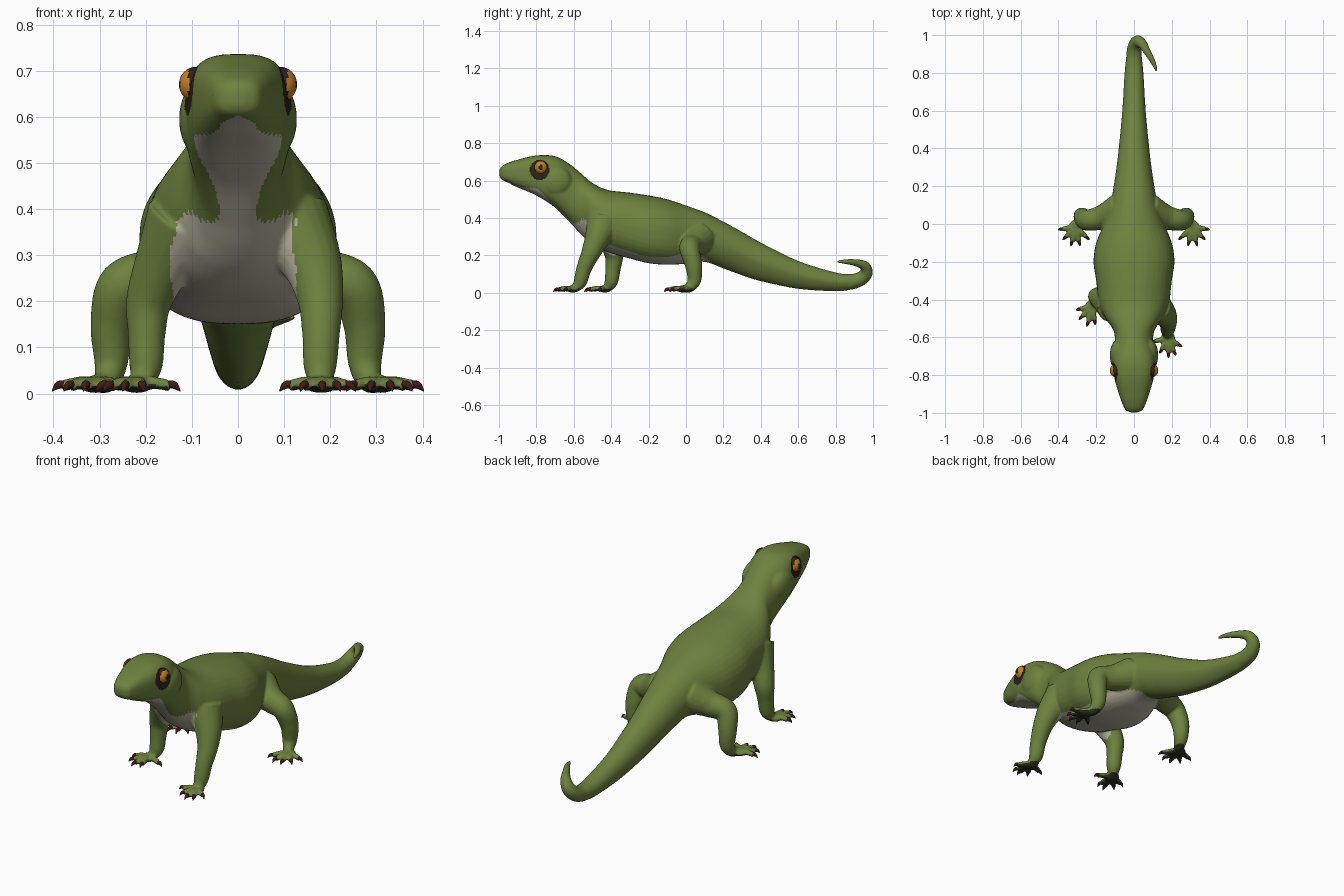
import bpy, bmesh, math
from mathutils import Vector, Matrix

if "Cube" in bpy.data.objects:
    bpy.data.objects.remove(bpy.data.objects["Cube"])


def material(name, rgb):
    m = bpy.data.materials.new(name)
    m.diffuse_color = (*rgb, 1)
    m.use_nodes = True
    m.node_tree.nodes["Principled BSDF"].inputs["Base Color"].default_value = m.diffuse_color
    return m


GREEN = material("green skin", (0.155, 0.222, 0.049))
BEIGE = material("beige belly", (0.48, 0.45, 0.345))
ORANGE = material("orange iris", (0.55, 0.22, 0.025))
DARK = material("dark eye", (0.025, 0.016, 0.01))
SOLE = material("dark sole", (0.025, 0.03, 0.013))
CLAW = material("dark red claw", (0.055, 0.01, 0.01))


def spline(pts, steps):
    """Catmull-Rom through tuples of any length."""
    out = []
    for i in range(len(pts) - 1):
        p0, p1, p2 = pts[max(i - 1, 0)], pts[i], pts[i + 1]
        p3 = pts[min(i + 2, len(pts) - 1)]
        for k in range(steps):
            t = k / steps
            out.append(tuple(0.5 * (2 * b + (c - a) * t + (2 * a - 5 * b + 4 * c - d) * t * t
                                    + (3 * b - a - 3 * c + d) * t ** 3)
                             for a, b, c, d in zip(p0, p1, p2, p3)))
    return out + [tuple(pts[-1])]


def loft(bm, rings):
    rows = [[bm.verts.new(p) for p in ring] for ring in rings]
    n = len(rows[0])
    for a, b in zip(rows, rows[1:]):
        for i in range(n):
            bm.faces.new((a[i], a[(i + 1) % n], b[(i + 1) % n], b[i]))
    bm.faces.new(rows[0][::-1])
    bm.faces.new(rows[-1])


def tube(bm, pts, steps=6, n=16):
    """Round tube through (x, y, z, radius) points."""
    pts = spline(pts, steps)
    pos = [Vector(p[:3]) for p in pts]
    side, last, rings = None, None, []
    for i, p in enumerate(pts):
        tan = (pos[min(i + 1, len(pos) - 1)] - pos[max(i - 1, 0)]).normalized()
        side = tan.orthogonal().normalized() if last is None else last.rotation_difference(tan) @ side
        last, up = tan, tan.cross(side)
        r = max(p[3], 0.001)
        rings.append([pos[i] + r * (side * math.cos(2 * math.pi * k / n) + up * math.sin(2 * math.pi * k / n))
                      for k in range(n)])
    loft(bm, rings)


def blob(bm, centre, size, seg=24):
    mat = Matrix.Translation(centre) @ Matrix.Diagonal((*size, 1))
    bmesh.ops.create_uvsphere(bm, u_segments=seg, v_segments=seg // 2, radius=1, matrix=mat)


def finish(bm, name, mats):
    bmesh.ops.recalc_face_normals(bm, faces=bm.faces)
    me = bpy.data.meshes.new(name)
    bm.to_mesh(me)
    bm.free()
    for m in mats:
        me.materials.append(m)
    me.shade_smooth()
    ob = bpy.data.objects.new(name, me)
    bpy.context.collection.objects.link(ob)
    return ob


def ramp(v, a, b):
    return min(max((v - a) / (b - a), 0), 1)


skin = bmesh.new()
claws = bmesh.new()

# Head, trunk and tail stations: y, top z, bottom z, half width, belly half width
STATIONS = [
    (-0.998, .655, .625, .016, .0), (-0.985, .677, .605, .044, .0), (-0.95, .695, .588, .062, .03),
    (-0.9, .711, .563, .08, .05), (-0.8, .734, .52, .107, .095), (-0.7, .73, .455, .115, .055),
    (-0.62, .687, .375, .102, .042), (-0.56, .637, .31, .11, .1), (-0.5, .587, .26, .15, .145),
    (-0.42, .55, .218, .185, .14), (-0.3, .535, .183, .2, .15), (-0.2, .52, .158, .214, .16),
    (-0.1, .5, .15, .2, .155), (0, .466, .155, .16, .135), (.1, .43, .165, .126, .07),
    (.2, .38, .13, .108, .0), (.3, .325, .093, .093, .0), (.4, .268, .062, .081, .0),
    (.6, .17, .021, .062, .0), (.8, .108, .008, .05, .0), (.88, .1, .016, .042, .0)]
PROFILE = spline(STATIONS, 6)
rings = []
for y, zt, zb, hw, _ in PROFILE:
    head = 1 - ramp(y, -.75, -.6)
    trunk = ramp(y, -.5, -.25) * (1 - ramp(y, -.05, .15))
    tail = ramp(y, .05, .25)
    ring = []
    for k in range(40):
        c, s = math.cos(math.tau * k / 40), math.sin(math.tau * k / 40)
        # squarer head, flatter belly, narrower underside on the tail
        e = 2 / (2.1 + .8 * head + (.6 * trunk if s < 0 else 0))
        taper = 1 + .22 * tail * min(s, 0)
        ring.append((hw * taper * math.copysign(abs(c) ** e, c), y,
                     (zt + zb) / 2 + (zt - zb) / 2 * math.copysign(abs(s) ** e, s)))
    rings.append(ring)
loft(skin, rings)

# Curled tail end
tube(skin, [(0, .8, .058, .046), (0, .88, .058, .042), (.003, .935, .075, .038), (.018, .965, .108, .034),
            (.042, .955, .143, .027), (.068, .915, .159, .02), (.1, .86, .166, .014), (.12, .81, .166, .007)])

# Jowls
for s in (-1, 1):
    blob(skin, (s * .083, -.695, .595), (.045, .085, .08))


def leg(path, palm, tips):
    tube(skin, path, 8, 20)
    palm = Vector((*palm, .02))
    blob(skin, palm, (.038, .038, .019))
    for tx, ty in tips:
        tip = Vector((tx, ty, .007))
        run = tip - palm
        a, b = palm + run * .4, palm + run * .78
        tube(skin, [(*palm, .016), (a.x, a.y, .023, .0145), (b.x, b.y, .016, .0125)], 4, 10)
        c = palm + run * .68
        d = palm + run * .86
        tube(claws, [(c.x, c.y, .02, .008), (d.x, d.y, .018, .0085), (tip.x, tip.y, .005, .001)], 4, 10)


# Hind legs, mirrored
HIND = [(.08, .07, .29, .09), (.17, .035, .255, .066), (.25, .02, .232, .055), (.274, .04, .15, .046),
        (.275, .045, .07, .037), (.285, .02, .03, .028), (.305, -.01, .022, .02)]
HIND_TIPS = [(.403, -.03), (.378, -.085), (.335, -.118), (.285, -.117), (.235, -.085)]
for s in (-1, 1):
    leg([(s * x, y, z, r) for x, y, z, r in HIND], (s * .308, -.015), [(s * x, y) for x, y in HIND_TIPS])

# Front legs, one stepping forward
leg([(.11, -.44, .37, .095), (.157, -.475, .29, .068), (.178, -.51, .21, .051), (.18, -.545, .13, .041),
     (.178, -.565, .06, .036), (.18, -.59, .025, .024)], (.18, -.605),
    [(.09, -.625), (.135, -.685), (.183, -.71), (.222, -.697), (.255, -.65)])
leg([(-.11, -.43, .37, .095), (-.162, -.405, .28, .064), (-.193, -.385, .2, .05), (-.198, -.39, .13, .041),
     (-.2, -.4, .06, .036), (-.21, -.42, .025, .024)], (-.22, -.435),
    [(-.308, -.455), (-.292, -.507), (-.25, -.545), (-.205, -.535), (-.125, -.465)])

# Fuse all skin parts into one smooth surface
raw = finish(skin, "skin_parts", [])
rem = raw.modifiers.new("fuse", 'REMESH')
rem.mode, rem.voxel_size, rem.use_smooth_shade = 'VOXEL', 0.006, True
smooth = raw.modifiers.new("soften", 'SMOOTH')
smooth.factor, smooth.iterations = 0.5, 4
dg = bpy.context.evaluated_depsgraph_get()
me = bpy.data.meshes.new_from_object(raw.evaluated_get(dg))
me.name = "lizard_body"
bpy.data.objects.remove(raw)
body = bpy.data.objects.new("lizard_body", me)
bpy.context.collection.objects.link(body)
me.materials.clear()
for m in (GREEN, BEIGE, DARK, SOLE):
    me.materials.append(m)
me.shade_smooth()


# Belly, throat, soles and eye surround coloured by position
def skin_colour(c, n):
    if ((c.y + .783) / .052) ** 2 + ((c.z - .657) / .054) ** 2 < 1 and abs(n.x) > .4:
        return 2
    if c.z < .022 and n.z < -.25 and abs(c.x) > .08:
        return 3
    if c.y > .13:
        return 0
    for a, b in zip(PROFILE, PROFILE[1:]):
        if a[0] <= c.y <= b[0]:
            low = (c.z - a[2]) / (a[1] - a[2]) < .3
            return int(low and abs(c.x) < a[4] and n.z < .25)
    return 0


me.polygons.foreach_set("material_index", [skin_colour(p.center, p.normal) for p in me.polygons])

finish(claws, "claws", [CLAW])

# Eyes with a pupil and dark rim, and nostrils
for s, side in ((-1, "left"), (1, "right")):
    bm = bmesh.new()
    centre = Vector((s * .092, -.775, .67))
    blob(bm, centre, (.036, .037, .038), 32)
    look = Vector((s, -.08, .0)).normalized()
    for f in bm.faces:
        d = (f.calc_center_median() - centre).normalized().dot(look)
        f.material_index = 0 if .5 < d < .93 else 1
    finish(bm, side + "_eye", [ORANGE, DARK])
    bm = bmesh.new()
    blob(bm, (s * .05, -.963, .647), (.006, .007, .005), 12)
    finish(bm, side + "_nostril", [DARK])
